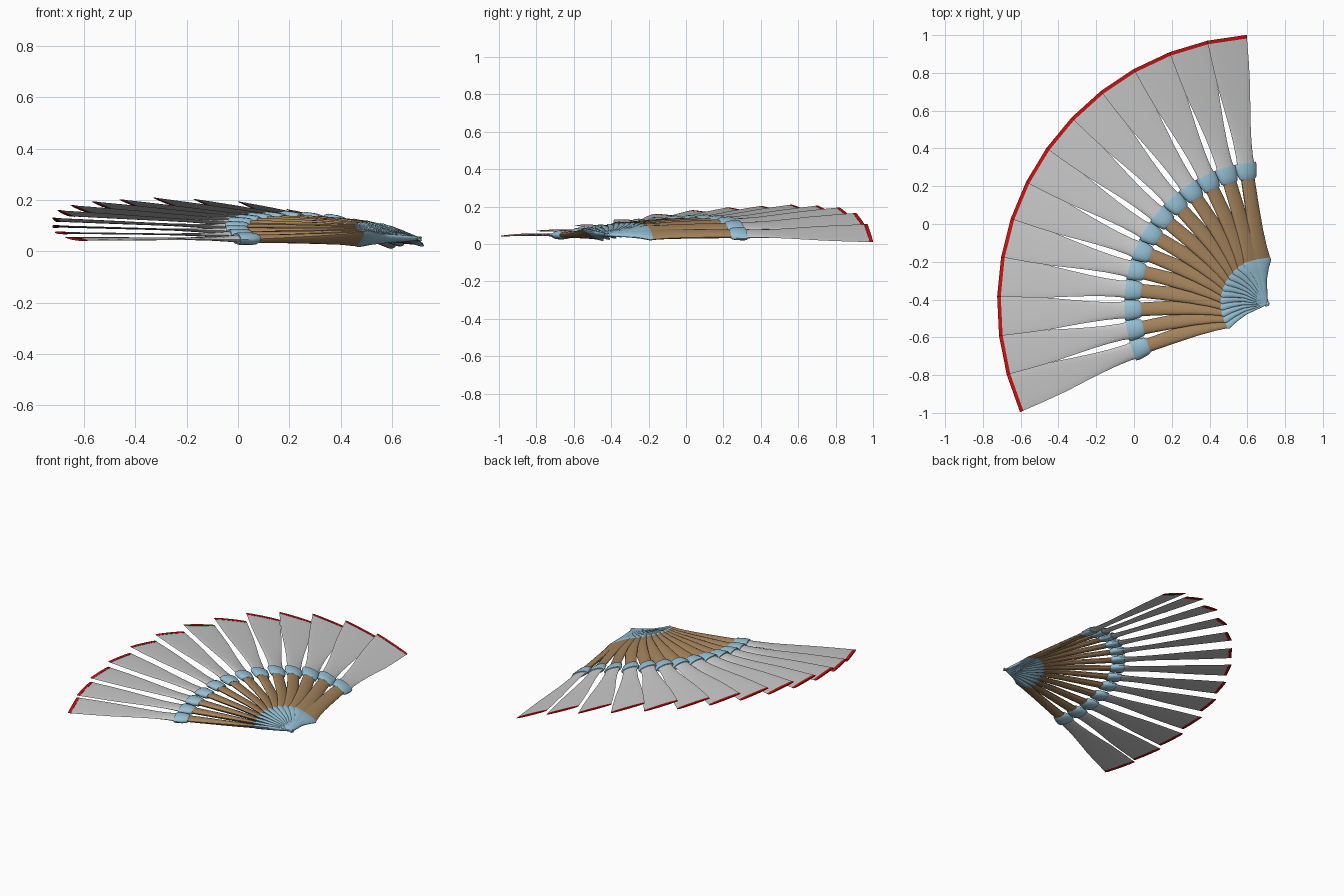
import bpy, bmesh, math

cube = bpy.data.objects.get("Cube")
if cube:
    bpy.data.objects.remove(cube, do_unlink=True)


def material(name, rgb):
    m = bpy.data.materials.new(name)
    m.use_nodes = True
    m.diffuse_color = (*rgb, 1)
    m.node_tree.nodes["Principled BSDF"].inputs["Base Color"].default_value = (*rgb, 1)
    return m


BLUE = material("pale_blue", (0.30, 0.52, 0.65))
WOOD = material("brown_wood", (0.37, 0.225, 0.105))
GREY = material("light_grey", (0.58, 0.58, 0.58))
RED = material("red", (0.60, 0.006, 0.006))

COUNT = 13
START, PITCH = 94.2, 8.43          # degrees, first edge and step of the fan
CENTRE = (0.70, -0.42)
RADIUS = 1.425
SIDES = 14

# Height of the raised outer corner of each blade
CORNER_Z = [.105, .165, .195, .205, .21, .203, .195, .18, .16, .13, .10, .07, .042]
# How much of the arch has built up at each radius
RISE = [(0, 0), (.23, .25), (.4, .42), (.7, .58), (RADIUS, 1)]

# Each part: name, material, stations of (radius, half width, half thickness)
PARTS = [
    ("hub_petal", BLUE, [(-.015, .008, .006), (.05, .014, .010), (.12, .021, .013),
                         (.18, .040, .015), (.225, .060, .016), (.238, .056, .013)]),
    ("rib", WOOD, [(.20, .044, .010), (.235, .056, .013), (.30, .047, .015),
                   (.40, .040, .017), (.55, .037, .017), (.69, .036, .016)]),
    ("collar", BLUE, [(.662, .038, .017), (.672, .046, .023), (.70, .052, .025),
                      (.735, .057, .025), (.75, .054, .021)]),
    ("blade", GREY, [(.735, .047, .016), (.78, .044, .012), (.86, .048, .007),
                     (.95, .057, .004), (1.05, .070, .003), (1.15, .084, .003),
                     (1.28, .096, .003), (1.41, .105, .003)]),
    ("tip_edge", RED, [(1.402, .105, .005), (1.421, .106, .005)]),
]


def lerp_table(table, x):
    for (x0, y0), (x1, y1) in zip(table, table[1:]):
        if x <= x1:
            return y0 + (y1 - y0) * (x - x0) / (x1 - x0)
    return table[-1][1]


def place(k, r, offset, lift):
    """Point on fan leaf k: distance along it, offset across it, lift off its plane."""
    angle = math.radians(START + PITCH * (k + .5))
    drop = .095 - .009 * k
    outer = CORNER_Z[k] - drop / 2
    blend = min(max((r - .23) / .47, 0), 1)
    slope = drop / .209 * blend + .5 * (1 - blend)
    z = .05 + (outer - .05) * lerp_table(RISE, r) + slope * offset + lift
    return (CENTRE[0] + r * math.cos(angle) - offset * math.sin(angle),
            CENTRE[1] + r * math.sin(angle) + offset * math.cos(angle), z)


def loft(name, mat, stations, k):
    bm = bmesh.new()
    rings = []
    for r, half_width, half_thick in stations:
        ring = []
        for i in range(SIDES):
            a = math.tau * i / SIDES
            ring.append(bm.verts.new(place(k, r, half_width * math.cos(a),
                                           half_thick * math.sin(a))))
        rings.append(ring)
    for lower, upper in zip(rings, rings[1:]):
        for i in range(SIDES):
            j = (i + 1) % SIDES
            bm.faces.new((lower[i], lower[j], upper[j], upper[i]))
    bm.faces.new(rings[0][::-1])
    bm.faces.new(rings[-1])
    bmesh.ops.recalc_face_normals(bm, faces=bm.faces)
    mesh = bpy.data.meshes.new(name)
    bm.to_mesh(mesh)
    bm.free()
    mesh.materials.append(mat)
    obj = bpy.data.objects.new(f"{name}_{k + 1}", mesh)
    bpy.context.collection.objects.link(obj)
    return obj


# Thirteen overlapping leaves, each with petal, rib, collar, blade and red edge
bpy.ops.object.select_all(action="DESELECT")
for k in range(COUNT):
    for name, mat, stations in PARTS:
        obj = loft(name, mat, stations, k)
        obj.select_set(True)
        bpy.context.view_layer.objects.active = obj
bpy.ops.object.shade_smooth_by_angle(angle=math.radians(50))
